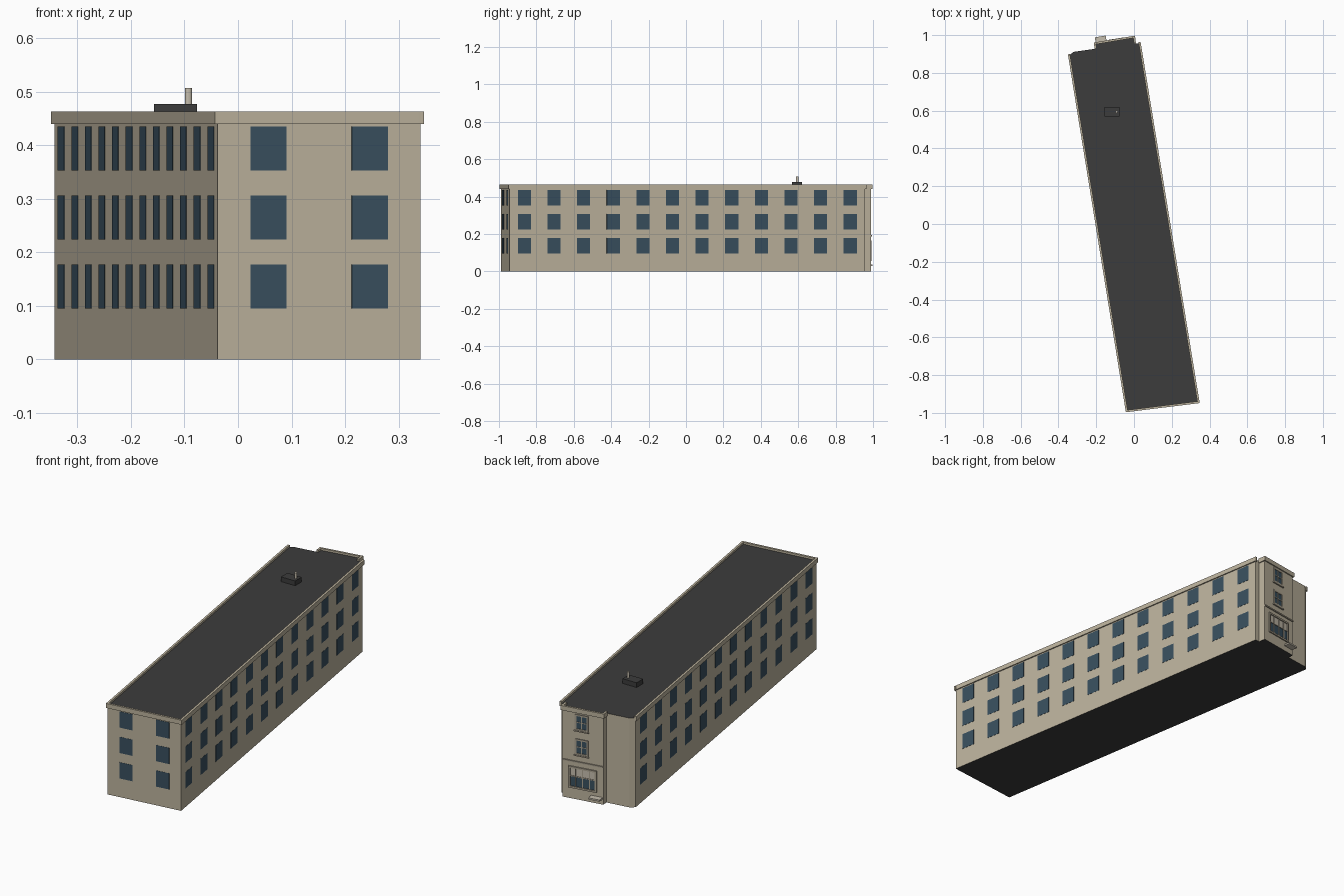
import bpy, bmesh
from mathutils import Vector

if "Cube" in bpy.data.objects:
    bpy.data.objects.remove(bpy.data.objects["Cube"])


def material(name, rgb):
    m = bpy.data.materials.new(name)
    m.diffuse_color = (*rgb, 1)
    m.use_nodes = True
    m.node_tree.nodes["Principled BSDF"].inputs["Base Color"].default_value = m.diffuse_color
    return m


WALL = material("beige_wall", (0.50, 0.445, 0.335))
ROOF = material("dark_roof", (0.045, 0.045, 0.045))
GLASS = material("blue_glass", (0.04, 0.078, 0.112))
TRIM = material("tan_trim", (0.40, 0.355, 0.275))
PALE = material("pale_stone", (0.56, 0.51, 0.42))


def finish(name, bm, *mats):
    bmesh.ops.recalc_face_normals(bm, faces=bm.faces)
    me = bpy.data.meshes.new(name)
    bm.to_mesh(me)
    bm.free()
    for m in mats:
        me.materials.append(m)
    ob = bpy.data.objects.new(name, me)
    bpy.context.collection.objects.link(ob)
    return ob


def prism(bm, pts, z0, z1):
    base = [bm.verts.new((x, y, z0)) for x, y in pts]
    top = [bm.verts.new((x, y, z1)) for x, y in pts]
    n = len(pts)
    bm.faces.new(base[::-1])
    bm.faces.new(top)
    for i in range(n):
        j = (i + 1) % n
        bm.faces.new((base[i], base[j], top[j], top[i]))


def on_wall(bm, wall, s0, s1, z0, z1, d0, d1):
    """Box on a wall: s runs along it, d is the distance outwards."""
    p, q = Vector(wall[0]), Vector(wall[1])
    u = (q - p).normalized()
    n = Vector((u.y, -u.x))
    prism(bm, [tuple(p + u * s + n * d) for s, d in
               ((s0, d0), (s0, d1), (s1, d1), (s1, d0))], z0, z1)


def length(wall):
    return (Vector(wall[1]) - Vector(wall[0])).length


# Footprint, anticlockwise from the front left corner
FL, FR, BR = (-0.038, -0.990), (0.341, -0.943), (0.030, 0.957)
B1, B2, B3, B4 = (0.005, 0.954), (0.000, 0.990), (-0.206, 0.956), (-0.203, 0.928)
C1, C2 = (-0.320, 0.911), (-0.343, 0.893)
front, right, left, facade = (FL, FR), (FR, BR), (C2, FL), (B2, B3)

# Main body: roof and underside are dark
bm = bmesh.new()
prism(bm, [FL, FR, BR, B1, B2, B3, B4, C1, C2], 0, 0.453)
body = finish("building_body", bm, WALL, ROOF)
for f in body.data.polygons:
    f.material_index = 1 if abs(f.normal.z) > 0.5 else 0

# Cornice and parapet
bm = bmesh.new()
for wall in (front, right, left, facade, (B1, B2), (B3, B4)):
    short = length(wall) < 0.1
    e = 0 if short else 0.006
    on_wall(bm, wall, -e, length(wall) + e, 0.44, 0.463, -0.005, 0.006)
finish("cornice", bm, WALL)

# Regular window grid on three sides
FLOORS = ((0.095, 0.177), (0.224, 0.306), (0.353, 0.435))
bm = bmesh.new()
for wall, count, width in ((front, 2, 0.068), (right, 12, 0.071), (left, 12, 0.071)):
    step = length(wall) / count
    for i in range(count):
        c = (i + 0.5) * step
        for z0, z1 in FLOORS:
            on_wall(bm, wall, c - width / 2, c + width / 2, z0, z1, -0.002, 0.001)
finish("side_windows", bm, GLASS)

# Back facade: glass, frames, sills
L = length(facade)
glass, trim, pale = bmesh.new(), bmesh.new(), bmesh.new()


def frame(s0, s1, z0, z1, t, d):
    for a, b in ((s0, s0 + t), (s1 - t, s1)):
        on_wall(trim, facade, a, b, z0, z1, -0.002, d)
    for a, b in ((z0, z0 + t), (z1 - t, z1)):
        on_wall(trim, facade, s0 + t, s1 - t, a, b, -0.002, d)


mid = L * 0.47
for z0, z1 in ((0.228, 0.308), (0.352, 0.432)):
    s0, s1 = mid - 0.034, mid + 0.034
    zm = (z0 + z1) / 2
    on_wall(glass, facade, s0, s1, z0, z1, -0.002, 0.001)
    frame(s0, s1, z0, z1, 0.008, 0.004)
    on_wall(trim, facade, mid - 0.002, mid + 0.002, z0, z1, -0.002, 0.003)
    on_wall(trim, facade, s0, s1, zm - 0.002, zm + 0.002, -0.002, 0.003)
    on_wall(trim, facade, s0 - 0.004, s1 + 0.004, z0 - 0.006, z0, -0.002, 0.007)

# Wide ground floor window with a pale upper row
s0, s1, z0, z1 = L * 0.15, L * 0.84, 0.055, 0.165
on_wall(glass, facade, s0, s1, z0, 0.115, -0.002, 0.001)
on_wall(pale, facade, s0, s1, 0.115, z1, -0.002, 0.001)
frame(s0, s1, z0, z1, 0.009, 0.006)
on_wall(trim, facade, s0, s1, 0.113, 0.117, -0.002, 0.004)
for k in (1, 2, 3):
    s = s0 + (s1 - s0) * k / 4
    on_wall(trim, facade, s - 0.002, s + 0.002, z0, z1, -0.002, 0.004)
# String course above the ground floor, and doorstep slab
on_wall(trim, facade, 0, L, 0.187, 0.194, -0.002, 0.005)
on_wall(pale, facade, L - 0.062, L - 0.004, 0.028, 0.036, -0.002, 0.032)
finish("facade_glass", glass, GLASS)
finish("facade_trim", trim, TRIM)
finish("facade_pale_parts", pale, PALE)

# Roof hatch and chimney pipe
bm = bmesh.new()
prism(bm, [(-0.157, 0.568), (-0.077, 0.568), (-0.077, 0.62), (-0.157, 0.62)], 0.45, 0.477)
finish("roof_hatch", bm, ROOF)
bpy.ops.mesh.primitive_cylinder_add(vertices=12, radius=0.0068, depth=0.037,
                                    location=(-0.0925, 0.595, 0.4885))
pipe = bpy.context.object
pipe.name = "roof_pipe"
pipe.data.materials.append(PALE)
